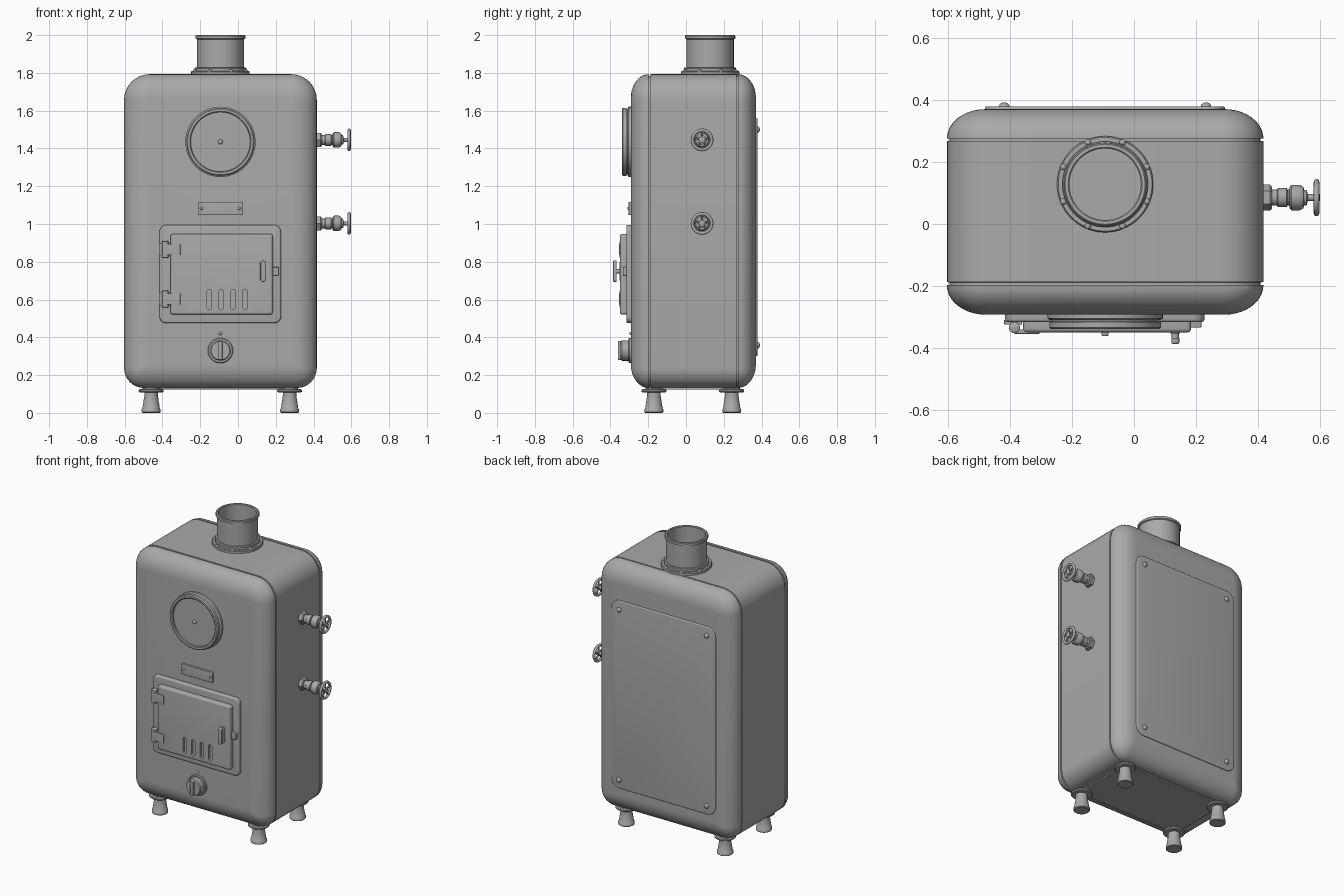
import bpy, bmesh
from math import sin, cos, pi, radians
from mathutils import Vector

if "Cube" in bpy.data.objects:
    bpy.data.objects.remove(bpy.data.objects["Cube"], do_unlink=True)

GREY = (0.4, 0.4, 0.4, 1)
metal = bpy.data.materials.new("grey metal")
metal.use_nodes = True
metal.diffuse_color = GREY
metal.node_tree.nodes["Principled BSDF"].inputs["Base Color"].default_value = GREY

CX = -0.093      # centre line of the cabinet
FRONT, BACK = -0.292, 0.37
AXES = {
    "up": lambda a, b, h: Vector((a, b, h)),
    "front": lambda a, b, h: Vector((a, -h, b)),
    "back": lambda a, b, h: Vector((a, h, b)),
    "left": lambda a, b, h: Vector((h, a, b)),
}


def finish(obj, angle=35):
    obj.data.materials.clear()
    obj.data.materials.append(metal)
    bpy.ops.object.select_all(action="DESELECT")
    obj.select_set(True)
    bpy.context.view_layer.objects.active = obj
    bpy.ops.object.shade_smooth_by_angle(angle=radians(angle))
    return obj


def loft(name, rings, wrap=False):
    """Skin a list of equal rings; cap the ends, or join last to first."""
    bm = bmesh.new()
    loops = [[bm.verts.new(p) for p in ring] for ring in rings]
    n = len(loops[0])
    pairs = list(zip(loops, loops[1:])) + ([(loops[-1], loops[0])] if wrap else [])
    for lo, hi in pairs:
        for i in range(n):
            j = (i + 1) % n
            bm.faces.new((lo[i], lo[j], hi[j], hi[i]))
    if not wrap:
        bm.faces.new(loops[0])
        bm.faces.new(loops[-1])
    bmesh.ops.recalc_face_normals(bm, faces=bm.faces)
    mesh = bpy.data.meshes.new(name)
    bm.to_mesh(mesh)
    bm.free()
    obj = bpy.data.objects.new(name, mesh)
    bpy.context.collection.objects.link(obj)
    return finish(obj)


def lathe(name, origin, axis, profile, sides=48, wrap=False):
    """Turn (radius, height) pairs about an axis through origin."""
    place, origin = AXES[axis], Vector(origin)
    rings = [[origin + place(r * cos(2 * pi * i / sides), r * sin(2 * pi * i / sides), h)
              for i in range(sides)] for r, h in profile]
    return loft(name, rings, wrap)


def rounded_rect(x0, x1, z0, z1, r_top, r_low, y, inset=0.0):
    x0, x1, z0, z1 = x0 + inset, x1 - inset, z0 + inset, z1 - inset
    ring = []
    for k, (cx, cz, sx, sz, r) in enumerate(((x1, z1, -1, -1, r_top), (x0, z1, 1, -1, r_top),
                                             (x0, z0, 1, 1, r_low), (x1, z0, -1, 1, r_low))):
        r = max(r - inset, 0.004)
        for i in range(9):
            a = (k + i / 8) * pi / 2
            ring.append(Vector((cx + sx * r + r * cos(a), y, cz + sz * r + r * sin(a))))
    return ring


def slab(name, x0, x1, z0, z1, y0, y1, r, bevel=0.006):
    """Rounded plate standing in the xz plane with a softened outer face at y1."""
    way = 1 if y1 > y0 else -1
    rings = [rounded_rect(x0, x1, z0, z1, r, r, y0)]
    for i in range(5):
        a = i / 4 * pi / 2
        rings.append(rounded_rect(x0, x1, z0, z1, r, r,
                                  y1 - way * bevel * (1 - sin(a)), bevel * (1 - cos(a))))
    return loft(name, rings)


def rivet(name, origin, axis, r):
    dome = [(r, -0.005)] + [(r * cos(a * pi / 10), r * 0.8 * sin(a * pi / 10)) for a in range(5)]
    return lathe(name, origin, axis, dome, 16)


# Cabinet: domed front and back shells with a seam groove behind each
section = []
for i in range(11):
    a = i / 10 * pi / 2
    section.append((FRONT + 0.095 * (1 - sin(a)), 0.125 * (1 - cos(pi / 2 - a))))
section = [(FRONT + 0.095 * (1 - cos(i * pi / 20)), 0.125 * (1 - sin(i * pi / 20))) for i in range(11)]
for y in (-0.192, 0.272):
    section += [(y - 0.005, 0), (y - 0.004, 0.009), (y + 0.004, 0.009), (y + 0.005, 0)]
section += [(BACK - 0.095 * (1 - sin(i * pi / 20)), 0.125 * (1 - cos(i * pi / 20)))
            for i in range(11)]
loft("cabinet", [rounded_rect(-0.603, 0.417, 0.132, 1.793, 0.135, 0.105, y, d) for y, d in section])

# Base plate under the cabinet
loft("base_plate", [[Vector((x, y, z)) for x, y in ((-0.48, -0.18), (0.29, -0.18),
                     (0.29, 0.26), (-0.48, 0.26))] for z in (0.124, 0.15)])

# Feet
for x in (-0.46, 0.273):
    for y in (-0.17, 0.242):
        lathe("foot", (x, y, 0), "up",
              [(0.045, 0), (0.05, 0.004), (0.05, 0.018), (0.046, 0.024), (0.036, 0.09),
               (0.036, 0.108), (0.06, 0.108), (0.066, 0.113), (0.066, 0.121), (0.06, 0.126),
               (0.045, 0.126), (0.045, 0.16)])

# Flue collar, open at the top, with a riveted flange
lathe("flue", (CX, 0.128, 0), "up",
      [(0.115, 1.78), (0.155, 1.78), (0.155, 1.806), (0.151, 1.811), (0.138, 1.811),
       (0.138, 1.824), (0.134, 1.829), (0.125, 1.829), (0.125, 1.978), (0.133, 1.982),
       (0.133, 1.996), (0.129, 2.0), (0.119, 2.0), (0.115, 1.996)], 64, wrap=True)
for k in range(8):
    a = (k + 0.5) * pi / 4
    rivet("flange_rivet", (CX + 0.146 * cos(a), 0.128 + 0.146 * sin(a), 1.811), "up", 0.01)

# Round gauge with a recessed face and centre pin
lathe("gauge", (CX, FRONT, 1.435), "front",
      [(0.186, -0.01), (0.186, 0.012), (0.18, 0.016), (0.172, 0.018), (0.172, 0.022),
       (0.18, 0.024), (0.18, 0.041), (0.174, 0.047), (0.162, 0.047), (0.157, 0.043),
       (0.157, 0.034)], 64)
rivet("gauge_pin", (CX, FRONT - 0.036, 1.435), "front", 0.013)

# Blank plate under the gauge
slab("blank_plate", -0.21, 0.024, 1.047, 1.117, FRONT + 0.01, FRONT - 0.012, 0.008, 0.003)
for x in (-0.193, 0.008):
    rivet("plate_rivet", (x, FRONT - 0.012, 1.083), "front", 0.008)

# Fire door: frame, panel with cut vents, hinges, latch and handle
slab("door_frame", -0.415, 0.227, 0.475, 0.995, FRONT + 0.01, -0.316, 0.035, 0.01)
door = slab("door", -0.357, 0.184, 0.52, 0.948, -0.31, -0.349, 0.014, 0.012)
for k in range(4):
    x = -0.152 + 0.063 * k
    cutter = slab("vent_cutter", x - 0.013, x + 0.013, 0.546, 0.654, -0.333, -0.37, 0.0129, 0.0005)
    cut = door.modifiers.new("vent", "BOOLEAN")
    cut.operation, cut.solver, cut.object = "DIFFERENCE", "EXACT", cutter
    bpy.context.view_layer.objects.active = door
    bpy.ops.object.modifier_apply(modifier=cut.name)
    bpy.data.objects.remove(cutter, do_unlink=True)
finish(door)
for z in (0.865, 0.603):
    lathe("hinge_barrel", (-0.385, -0.334, z), "up",
          [(0.012, -0.046), (0.018, -0.042), (0.018, 0.042), (0.012, 0.046)], 24)
    slab("hinge_strap", -0.385, -0.305, z - 0.03, z + 0.03, -0.34, -0.354, 0.004, 0.002)
    slab("hinge_leaf", -0.418, -0.36, z - 0.035, z + 0.035, -0.31, -0.324, 0.004, 0.002)
slab("latch", 0.175, 0.217, 0.727, 0.772, -0.31, -0.334, 0.006, 0.004)
slab("handle_mount", 0.117, 0.149, 0.7, 0.8, -0.345, -0.353, 0.008, 0.003)
lathe("handle_post", (0.133, -0.34, 0.75), "front", [(0.012, 0), (0.012, 0.035)], 20)
slab("handle_grip", 0.12, 0.146, 0.694, 0.806, -0.368, -0.386, 0.011, 0.005)

# Control knob with grip bar and a small marker above
lathe("knob", (CX, FRONT, 0.33), "front",
      [(0.067, -0.01), (0.067, 0.008), (0.062, 0.012), (0.054, 0.012), (0.054, 0.047),
       (0.049, 0.054)])
slab("knob_grip", CX - 0.011, CX + 0.011, 0.28, 0.38, FRONT - 0.01, -0.361, 0.008, 0.004)
rivet("knob_marker", (CX, FRONT, 0.42), "front", 0.009)

# Rear service panel
slab("rear_panel", -0.48, 0.293, 0.3, 1.56, BACK - 0.01, BACK + 0.009, 0.06, 0.006)
for x in (-0.418, 0.232):
    for z in (0.358, 1.5):
        rivet("panel_rivet", (x, BACK + 0.008, z), "back", 0.017)

# Side valves with spoked hand wheels
for z in (1.445, 1.003):
    base = Vector((0.41, 0.085, z))
    lathe("valve_nut", base, "left", [(0.042, 0), (0.042, 0.028), (0.036, 0.034)], 6)
    lathe("valve_body", base, "left",
          [(0.026, 0.02), (0.026, 0.05), (0.031, 0.054), (0.031, 0.082), (0.026, 0.084),
           (0.026, 0.09), (0.036, 0.092), (0.041, 0.098), (0.041, 0.124), (0.034, 0.136),
           (0.025, 0.138), (0.025, 0.146), (0.011, 0.15), (0.011, 0.17), (0.017, 0.17),
           (0.017, 0.186), (0.01, 0.189)], 32)
    hub = base + Vector((0.178, 0, 0))
    bpy.ops.mesh.primitive_torus_add(location=hub, rotation=(0, pi / 2, 0), major_radius=0.051,
                                     minor_radius=0.009, major_segments=40, minor_segments=12)
    wheel = bpy.context.object
    wheel.name = "hand_wheel"
    finish(wheel)
    for k in range(5):
        a = 2 * pi * k / 5 + pi / 2
        out = Vector((0, cos(a), sin(a)))
        bpy.ops.mesh.primitive_cylinder_add(vertices=10, radius=0.006, depth=0.05,
                                            location=hub + out * 0.027,
                                            rotation=out.to_track_quat("Z", "Y").to_euler())
        spoke = bpy.context.object
        spoke.name = "wheel_spoke"
        finish(spoke)
